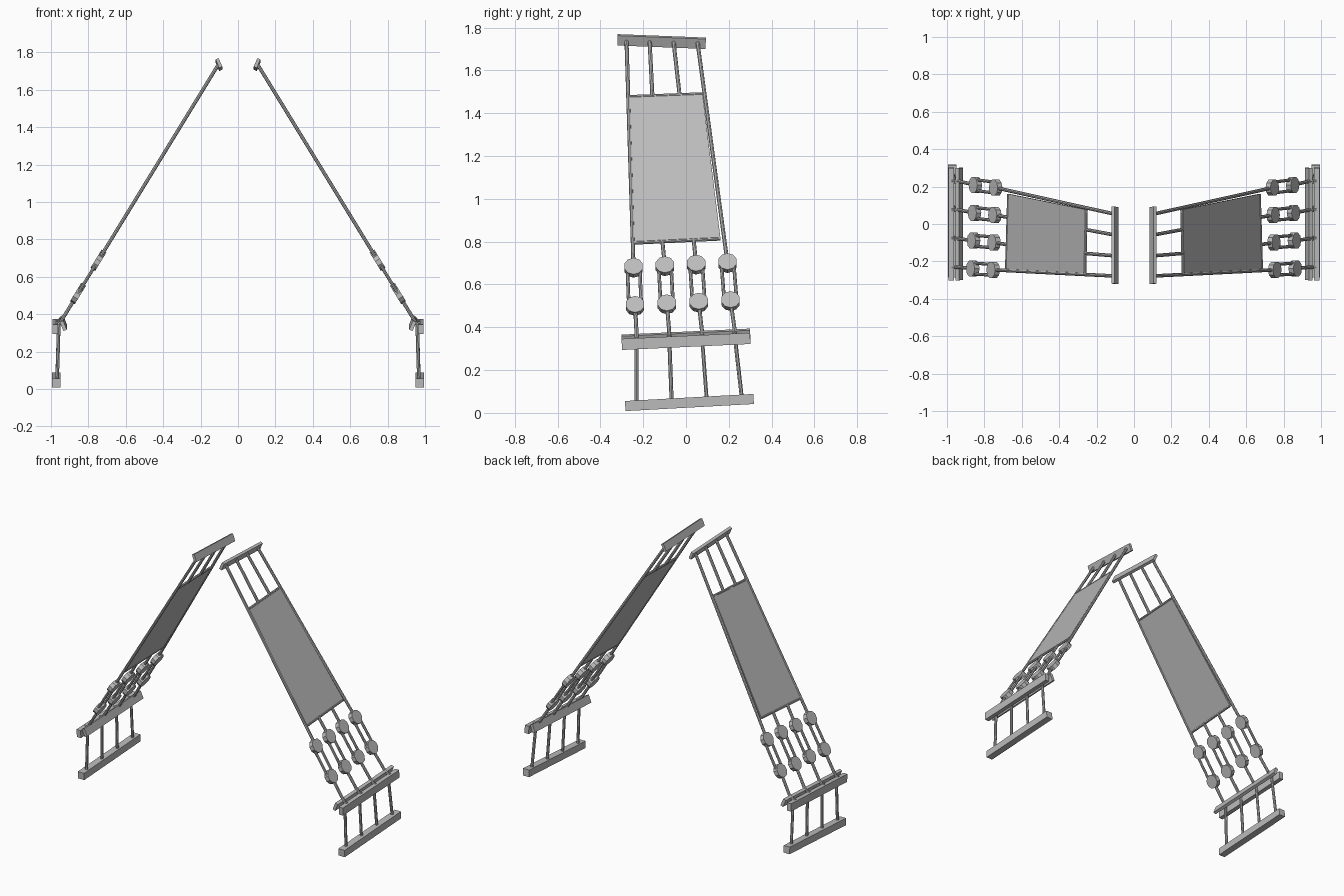
import bpy, bmesh, math
from mathutils import Vector, Matrix

if "Cube" in bpy.data.objects:
    bpy.data.objects.remove(bpy.data.objects["Cube"])

grey = bpy.data.materials.new("plain grey")
grey.use_nodes = True
colour = (0.5, 0.5, 0.5, 1)
grey.diffuse_color = colour
grey.node_tree.nodes["Principled BSDF"].inputs["Base Color"].default_value = colour

SLOPE = 0.613
NORMAL = Vector((1, 0, SLOPE)).normalized()


def on_strap(y, z, lift=0.0):
    """Point on the sloping strap plane, given its depth and height."""
    return Vector((0.105 + (1.735 - z) * SLOPE, y, z)) + NORMAL * lift


def finish(name, bm):
    """Turn a mesh of one side into an object mirrored to the other side."""
    bmesh.ops.recalc_face_normals(bm, faces=bm.faces)
    mesh = bpy.data.meshes.new(name)
    bm.to_mesh(mesh)
    bm.free()
    mesh.materials.append(grey)
    ob = bpy.data.objects.new(name, mesh)
    bpy.context.collection.objects.link(ob)
    ob.modifiers.new("Mirror", "MIRROR")
    return ob


def add_rod(bm, a, b, radius=0.0095, sides=8):
    axis = b - a
    turn = axis.to_track_quat('Z', 'Y').to_matrix().to_4x4()
    bmesh.ops.create_cone(bm, cap_ends=True, segments=sides, radius1=radius,
                          radius2=radius, depth=axis.length,
                          matrix=Matrix.Translation((a + b) / 2) @ turn)


def add_path(bm, points, radius=0.0095):
    for a, b in zip(points, points[1:]):
        add_rod(bm, a, b, radius)


def bar(name, a, b, width, height, lean=0.0):
    """Box running from a to b; lean tips its top outwards."""
    a, b = Vector(a), Vector(b)
    along = (b - a).normalized()
    across = Vector((math.cos(lean), 0, -math.sin(lean)))
    up = across.cross(along).normalized()
    basis = Matrix((across * width, along * (b - a).length, up * height)).transposed()
    bm = bmesh.new()
    bmesh.ops.create_cube(bm, size=1, matrix=Matrix.Translation((a + b) / 2) @ basis.to_4x4())
    return finish(name, bm)


# Crossbars
bar("top_bar", (0.102, -0.32, 1.743), (0.102, 0.092, 1.727), 0.018, 0.05, 0.4)
bar("inner_rail", (0.934, -0.30, 0.338), (0.934, 0.30, 0.366), 0.02, 0.052, 0.4)
bar("outer_rail", (0.977, -0.30, 0.32), (0.977, 0.30, 0.348), 0.03, 0.052)
bar("bottom_bar", (0.971, -0.284, 0.032), (0.971, 0.316, 0.065), 0.046, 0.047)

# Flat panel and the rods along its ends
corners = [(-0.264, 1.477), (0.077, 1.49), (0.161, 0.813), (-0.241, 0.794)]
bm = bmesh.new()
layers = [[bm.verts.new(on_strap(y, z, lift)) for y, z in corners] for lift in (-0.005, 0.005)]
for layer in layers:
    bm.faces.new(layer)
for i in range(4):
    j = (i + 1) % 4
    bm.faces.new((layers[0][i], layers[0][j], layers[1][j], layers[1][i]))
finish("panel", bm)

bm = bmesh.new()
for p, q in ((0, 1), (2, 3)):
    add_rod(bm, on_strap(*corners[p]), on_strap(*corners[q]), 0.008)
finish("panel_end_rods", bm)

# Long side rods and short upper rods
bm = bmesh.new()
for top, low in (((-0.278, 1.738), (-0.245, 0.678)), ((0.054, 1.73), (0.194, 0.70))):
    add_rod(bm, on_strap(*top), on_strap(*low))
finish("side_rods", bm)

bm = bmesh.new()
for top, low in (((-0.17, 1.735), (-0.157, 1.48)), ((-0.058, 1.732), (-0.03, 1.486))):
    add_rod(bm, on_strap(*top), on_strap(*low))
finish("upper_rods", bm)

# Four lower strands: link rods, pairs of discs, paired bars and hanging rods
links, discs, pairs, hangers = (bmesh.new() for _ in range(4))
for i in range(4):
    upper = (-0.245 + 0.1463 * i, 0.678 + 0.0073 * i)
    lower = (-0.238 + 0.1487 * i, 0.50 + 0.0075 * i)
    hook = on_strap(-0.231 + 0.1527 * i, 0.37 + 0.007 * i)
    if i in (1, 2):
        add_rod(links, on_strap(upper[0] - 0.012, 0.80 + 0.006 * i), on_strap(*upper))
    bend = Vector((0.958, hook.y, hook.z - 0.025))
    add_path(links, [on_strap(*lower), hook, bend])
    for y, z in (upper, lower):
        add_rod(discs, on_strap(y, z, -0.015), on_strap(y, z, 0.015), 0.045, 10)
    for side in (-0.029, 0.029):
        add_rod(pairs, on_strap(upper[0] + side, upper[1]),
                on_strap(lower[0] + side, lower[1]), 0.0085)
    foot = Vector((0.967, -0.231 + 0.1637 * i, 0.05 + 0.009 * i))
    add_rod(hangers, bend, foot)
    add_rod(hangers, bend, Vector((0.977, bend.y, bend.z)))
finish("link_rods", links)
finish("buckle_discs", discs)
finish("buckle_bars", pairs)
finish("hanging_rods", hangers)
